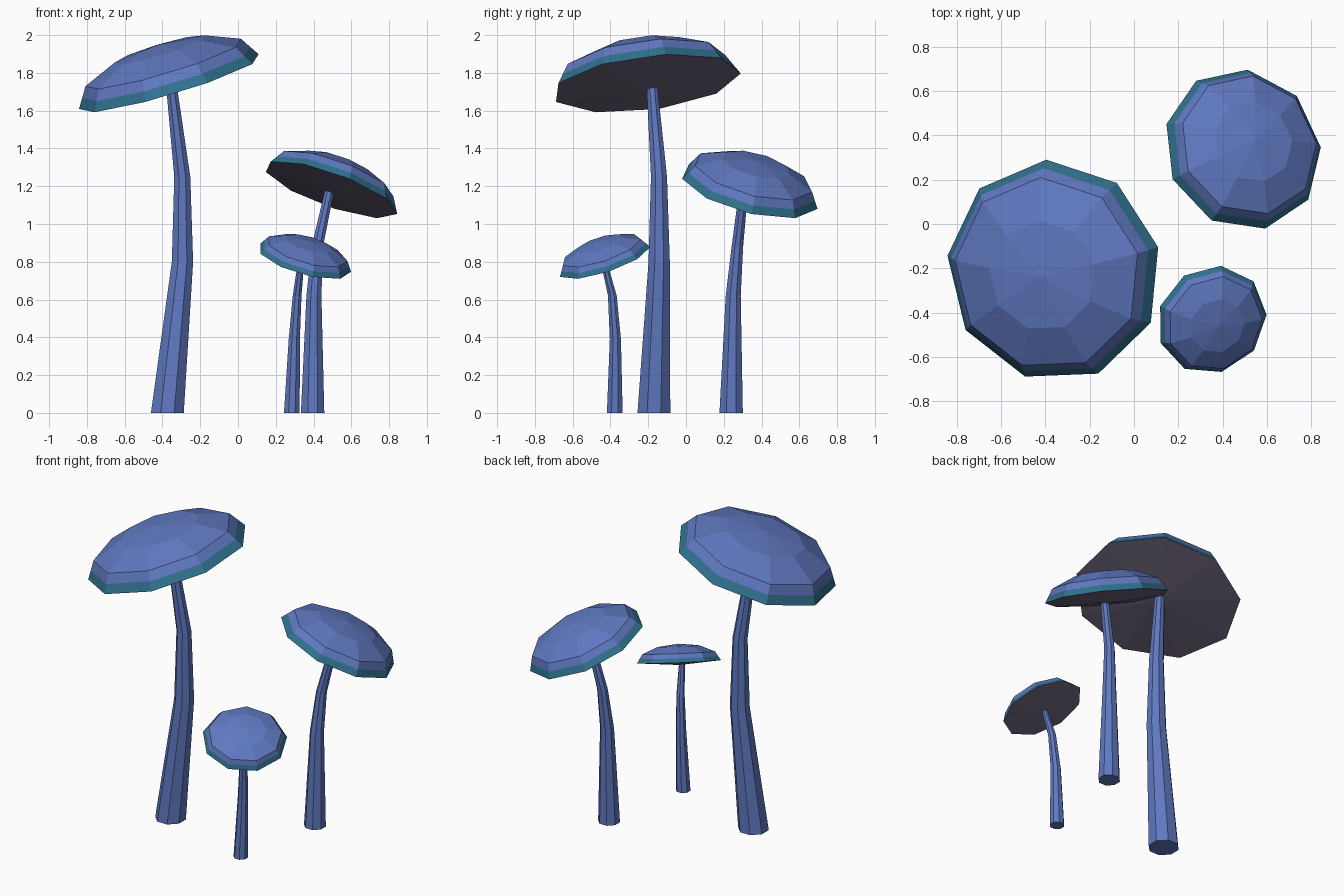
import bpy, bmesh, math
from mathutils import Vector

if "Cube" in bpy.data.objects:
    bpy.data.objects.remove(bpy.data.objects["Cube"])


def material(name, rgb):
    m = bpy.data.materials.new(name)
    m.diffuse_color = (*rgb, 1)
    m.use_nodes = True
    m.node_tree.nodes["Principled BSDF"].inputs["Base Color"].default_value = m.diffuse_color
    return m


BLUE = material("cap blue", (0.115, 0.19, 0.53))
TEAL = material("rim teal", (0.03, 0.165, 0.27))
DARK = material("underside mauve", (0.16, 0.135, 0.21))


def finish(bm, name, mats):
    bmesh.ops.recalc_face_normals(bm, faces=bm.faces[:])
    me = bpy.data.meshes.new(name)
    bm.to_mesh(me)
    bm.free()
    for m in mats:
        me.materials.append(m)
    ob = bpy.data.objects.new(name, me)
    bpy.context.collection.objects.link(ob)
    return ob


def bridge(bm, a, b, mat=0):
    n = len(a)
    for i in range(n):
        f = bm.faces.new((a[i], a[(i + 1) % n], b[(i + 1) % n], b[i]))
        f.material_index = mat


def fan(bm, ring, tip, mat=0):
    n = len(ring)
    for i in range(n):
        f = bm.faces.new((ring[i], ring[(i + 1) % n], tip))
        f.material_index = mat


# nine-sided tilted dome with a coloured rim band and shallow conical underside
def cap(name, centre, slope, radius, height, phase):
    bm = bmesh.new()
    normal = Vector((-slope[0], -slope[1], 1)).normalized()
    rot = Vector((0, 0, 1)).rotation_difference(normal)
    c = Vector(centre)

    def vert(r, h, a=0.0):
        return bm.verts.new(c + rot @ Vector((r * math.cos(a), r * math.sin(a), h)))

    profile = [(1.0, 0.0), (0.935, 0.24), (0.866, 0.5), (0.5, 0.866)]
    rings = [[vert(radius * r, height * h, math.radians(phase + 40 * i)) for i in range(9)]
             for r, h in profile]
    for k in range(3):
        bridge(bm, rings[k], rings[k + 1], 1 if k == 0 else 0)
    fan(bm, rings[-1], vert(0, height), 0)
    fan(bm, rings[0], vert(0, -0.08 * radius), 2)
    finish(bm, name, (BLUE, TEAL, DARK))


# eight-sided bent and tapered stem: points are (x, y, z, radius)
def stem(name, points):
    bm = bmesh.new()
    rings = [[bm.verts.new((x + r * math.cos(math.tau * (i + 0.5) / 8),
                            y + r * math.sin(math.tau * (i + 0.5) / 8), z)) for i in range(8)]
             for x, y, z, r in points]
    for a, b in zip(rings, rings[1:]):
        bridge(bm, a, b)
    bm.faces.new(rings[0])
    bm.faces.new(rings[-1])
    finish(bm, name, (BLUE,))


# tall mushroom
stem("tall_stem", [(-0.374, -0.17, 0, 0.094), (-0.294, -0.142, 0.8, 0.061),
                   (-0.295, -0.143, 1.25, 0.046), (-0.352, -0.18, 1.73, 0.031)])
cap("tall_cap", (-0.36, -0.211, 1.745), (0.3, 0.125), 0.505, 0.215, 13.2)

# middle mushroom
stem("middle_stem", [(0.395, 0.239, 0, 0.067), (0.402, 0.25, 0.62, 0.043),
                     (0.42, 0.272, 0.88, 0.033), (0.485, 0.305, 1.18, 0.026)])
cap("middle_cap", (0.491, 0.336, 1.182), (-0.36, -0.262), 0.375, 0.166, 4)

# small mushroom
stem("small_stem", [(0.285, -0.377, 0, 0.045), (0.298, -0.374, 0.39, 0.032),
                    (0.313, -0.39, 0.62, 0.025), (0.335, -0.437, 0.81, 0.018)])
cap("small_cap", (0.351, -0.432, 0.81), (-0.285, 0.33), 0.256, 0.107, 2.8)
